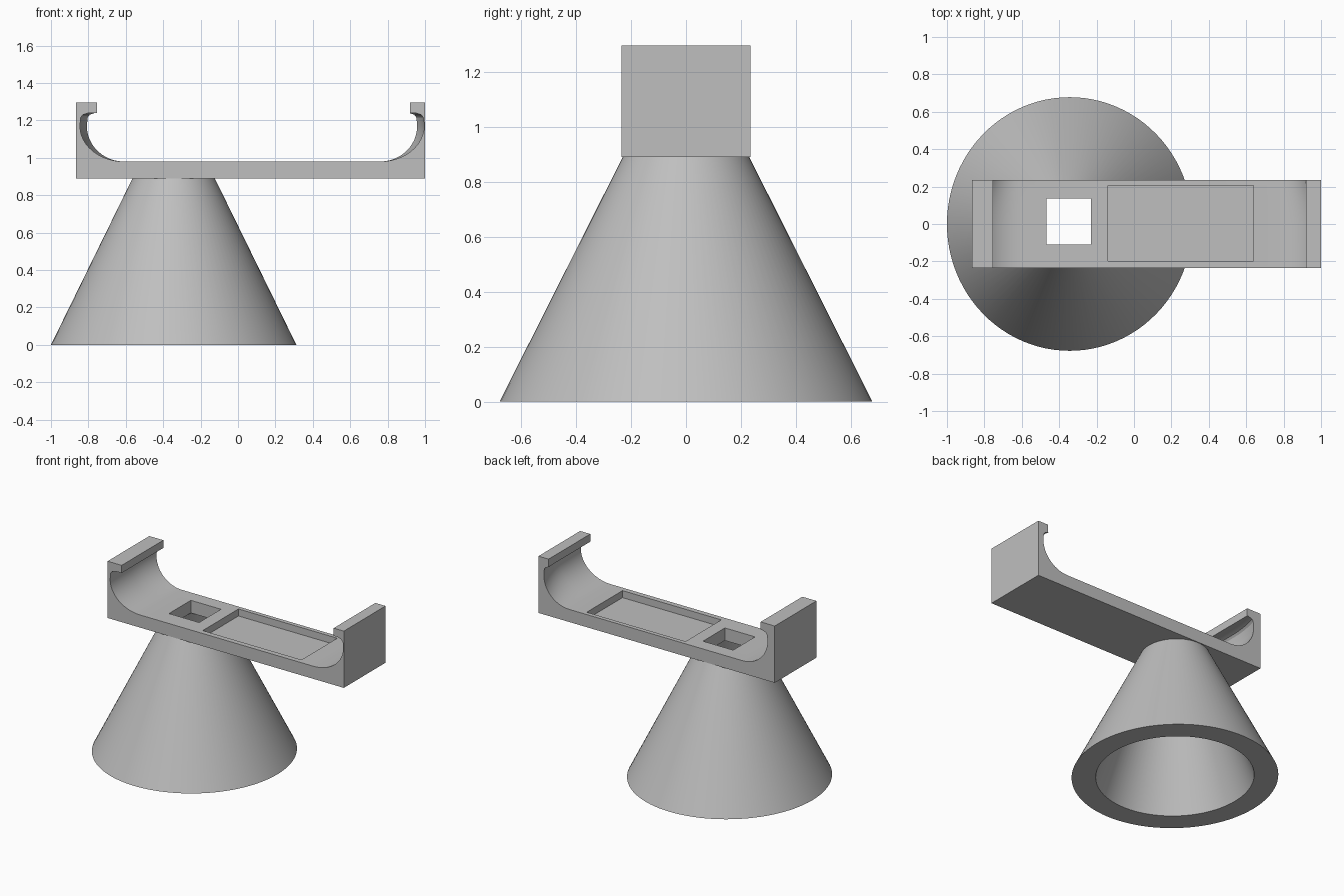
import bpy
import bmesh
from math import sin, cos, pi, radians

cube = bpy.data.objects.get("Cube")
if cube:
    bpy.data.objects.remove(cube)

grey = bpy.data.materials.new("matte_grey")
grey.use_nodes = True
grey.diffuse_color = (0.52, 0.52, 0.52, 1)
grey.node_tree.nodes["Principled BSDF"].inputs["Base Color"].default_value = grey.diffuse_color


def add_object(name, bm):
    bmesh.ops.recalc_face_normals(bm, faces=bm.faces)
    mesh = bpy.data.meshes.new(name)
    bm.to_mesh(mesh)
    bm.free()
    mesh.materials.append(grey)
    obj = bpy.data.objects.new(name, mesh)
    bpy.context.collection.objects.link(obj)
    return obj


def box(name, lo, hi):
    bm = bmesh.new()
    bmesh.ops.create_cube(bm, size=1)
    for v in bm.verts:
        v.co = [l + (c + 0.5) * (h - l) for c, l, h in zip(v.co, lo, hi)]
    return add_object(name, bm)


def bridge(bm, a, b):
    for i in range(len(a)):
        j = (i + 1) % len(a)
        bm.faces.new((a[i], a[j], b[j], b[i]))


def cut(target, cutter):
    cutter.hide_render = True
    mod = target.modifiers.new("cut", "BOOLEAN")
    mod.operation = "DIFFERENCE"
    mod.solver = "EXACT"
    mod.object = cutter
    bpy.context.view_layer.objects.active = target
    bpy.ops.object.modifier_apply(modifier=mod.name)
    bpy.data.objects.remove(cutter)


def smooth(obj, angle):
    bpy.ops.object.select_all(action="DESELECT")
    obj.select_set(True)
    bpy.context.view_layer.objects.active = obj
    bpy.ops.object.shade_smooth_by_angle(angle=radians(angle))


# Hollow conical stand, slightly oval
bm = bmesh.new()
rings = []
SIDES = 96
for rx, ry, z in ((0.656, 0.678, 0), (0.22, 0.23, 0.89), (0.185, 0.192, 0.89), (0.503, 0.52, 0)):
    rings.append([bm.verts.new((-0.344 + rx * cos(2 * pi * i / SIDES),
                                ry * sin(2 * pi * i / SIDES), z)) for i in range(SIDES)])
for k in range(4):
    bridge(bm, rings[k], rings[(k + 1) % 4])
smooth(add_object("conical_stand", bm), 30)

# Cradle block
cradle = box("cradle", (-0.865, -0.235, 0.89), (1, 0.235, 1.295))
FLOOR, LIP, CENTRE, HALF = 0.98, 1.24, 0.075, 0.92


def side_profile(sign, lip_x, inset):
    """One end of the channel: lip opening, undercut, then a rounded sweep to the floor."""
    wall = HALF - inset
    points = [(lip_x, 1.4), (lip_x, LIP)]
    points += [(CENTRE + sign * (wall - d), z) for d, z in ((0.045, LIP), (0.015, 1.23), (0.004, 1.215))]
    r = 0.235 - inset
    for i in range(13):
        t = i / 12 * pi / 2
        points.append((CENTRE + sign * (wall - r + r * cos(t)), 1.17 - (1.17 - FLOOR) * sin(t)))
    return points


# Channel cutter: its ends curl inwards towards the back
bm = bmesh.new()
sections = []
for y in (-0.26, 0, 0.06, 0.11, 0.15, 0.18, 0.21, 0.235, 0.25):
    inset = 0.037 * (max(y, 0) / 0.235) ** 2
    outline = side_profile(-1, -0.754, inset) + side_profile(1, 0.92, inset)[::-1]
    sections.append([bm.verts.new((x, y, z)) for x, z in outline])
for a, b in zip(sections, sections[1:]):
    bridge(bm, a, b)
bm.faces.new(sections[0])
bm.faces.new(sections[-1])
cut(cradle, add_object("channel_cutter", bm))

# Square through-hole and shallow rectangular pocket
cut(cradle, box("hole_cutter", (-0.468, -0.11, 0.8), (-0.23, 0.137, 1.1)))
cut(cradle, box("pocket_cutter", (-0.14, -0.198, 0.93), (0.64, 0.205, 1.1)))
smooth(cradle, 25)
